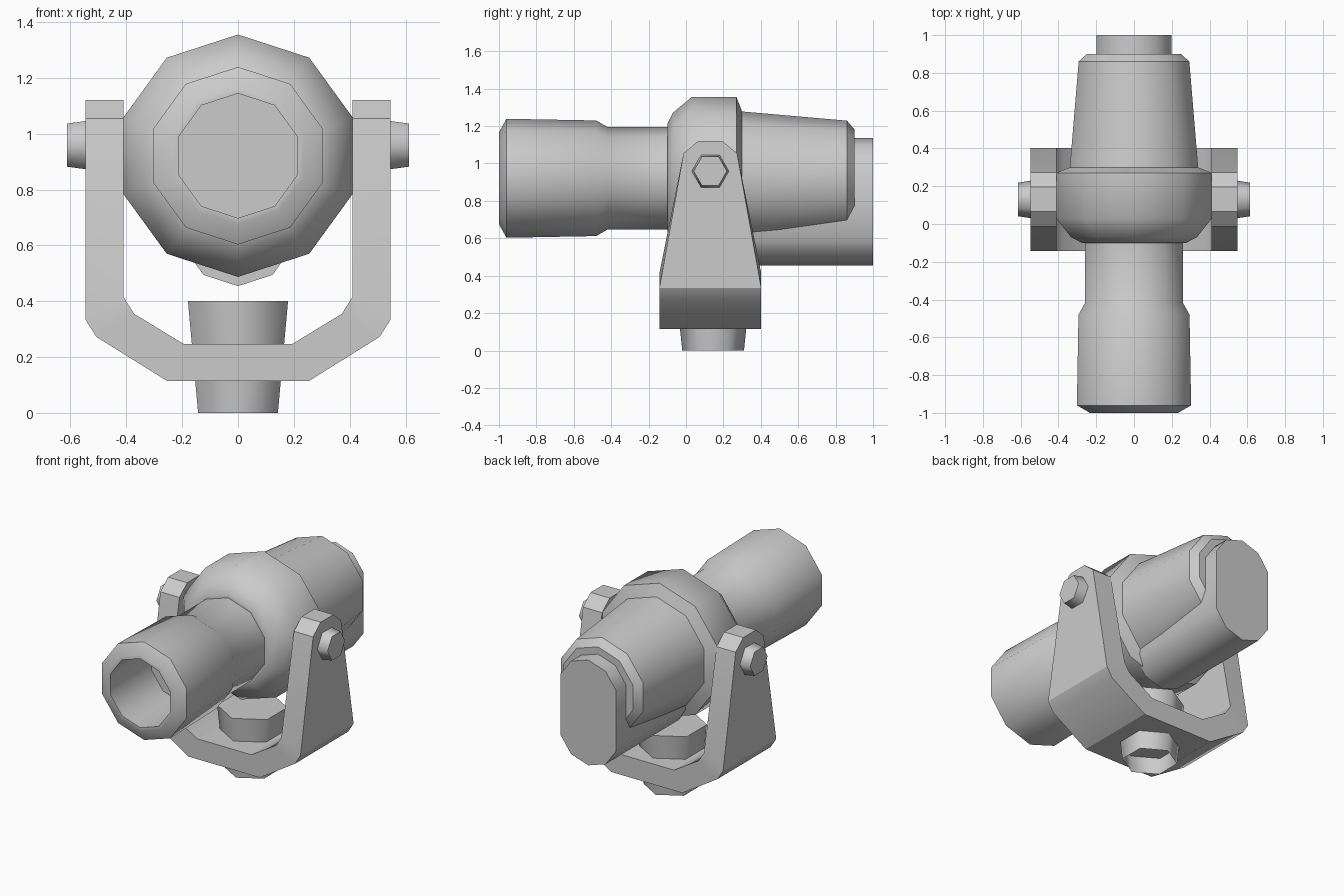
import bpy, bmesh
from math import radians, sin, cos, pi

if "Cube" in bpy.data.objects:
    bpy.data.objects.remove(bpy.data.objects["Cube"])

AXIS_Z = 0.921   # height of the barrel axis
PIVOT_Y = 0.13   # bracket centre line


def finish(name, verts, faces, angle=40):
    me = bpy.data.meshes.new(name)
    me.from_pydata(verts, [], faces)
    bm = bmesh.new()
    bm.from_mesh(me)
    bmesh.ops.recalc_face_normals(bm, faces=bm.faces)
    bm.to_mesh(me)
    bm.free()
    ob = bpy.data.objects.new(name, me)
    bpy.context.collection.objects.link(ob)
    bpy.ops.object.select_all(action='DESELECT')
    ob.select_set(True)
    bpy.context.view_layer.objects.active = ob
    bpy.ops.object.shade_smooth_by_angle(angle=radians(angle))
    return ob


def loft(name, rings, cap_start=True, cap_end=True, angle=40):
    """Skin a list of equally long point rings."""
    n = len(rings[0])
    verts = [p for r in rings for p in r]
    faces = [(k * n + i, k * n + (i + 1) % n, (k + 1) * n + (i + 1) % n, (k + 1) * n + i)
             for k in range(len(rings) - 1) for i in range(n)]
    if cap_start:
        faces.append(tuple(range(n)))
    if cap_end:
        faces.append(tuple(range(len(verts) - n, len(verts))))
    return finish(name, verts, faces, angle)


def circle(n, r, start=0.0):
    return [(r * cos(start + 2 * pi * i / n), r * sin(start + 2 * pi * i / n)) for i in range(n)]


# Lamp body: decagonal lathe along y, bore floor to rear cap (y, radius)
profile = [(-0.58, 0.223), (-1.0, 0.223), (-1.0, 0.245), (-0.96, 0.318), (-0.48, 0.309),
           (-0.42, 0.274), (-0.10, 0.274), (-0.10, 0.29), (-0.07, 0.35), (0.03, 0.434),
           (0.27, 0.434), (0.30, 0.357), (0.86, 0.308), (0.90, 0.262)]
loft("lamp_body", [[(x, y, AXIS_Z + z) for x, z in circle(10, r, pi / 2)] for y, r in profile])

# Rear housing: stadium section, half decagons above and below
half = [(0.21 * cos(radians(a)), 0.21 * sin(radians(a))) for a in (18, 54, 90, 126, 162)]
section = [(x, 0.926 + z) for x, z in half] + [(-x, 0.664 - z) for x, z in half]
loft("rear_housing", [[(x, y, z) for x, z in section] for y in (0.25, 1.0)])

# Yoke bracket: (outer x, outer z, inner x, inner z, half depth), mirrored across x
stations = [(0.547, 1.12, 0.41, 1.12, 0.065), (0.547, 1.055, 0.41, 1.055, 0.143),
            (0.547, 0.335, 0.41, 0.415, 0.272), (0.507, 0.272, 0.372, 0.355, 0.272),
            (0.255, 0.115, 0.195, 0.247, 0.272)]
path = [(1, s) for s in stations] + [(-1, s) for s in reversed(stations)]
loft("yoke_bracket", [[(m * ox, PIVOT_Y - h, oz), (m * ox, PIVOT_Y + h, oz),
                       (m * ix, PIVOT_Y + h, iz), (m * ix, PIVOT_Y - h, iz)]
                      for m, (ox, oz, ix, iz, h) in path], angle=30)

# Hexagonal pivot bolts on both arms
for side, label in ((1, "right"), (-1, "left")):
    loft("pivot_bolt_" + label,
         [[(side * x, PIVOT_Y + y, 0.959 + z) for y, z in circle(6, r)]
          for x, r in ((0.53, 0.102), (0.613, 0.089))], angle=65)

# Hexagonal base bolt through the bracket, open underneath
loft("base_bolt", [[(x, 0.145 + y, z) for x, y in circle(6, r, pi / 2)]
                   for z, r in ((0.0, 0.165), (0.4, 0.207))], cap_start=False, angle=65)
